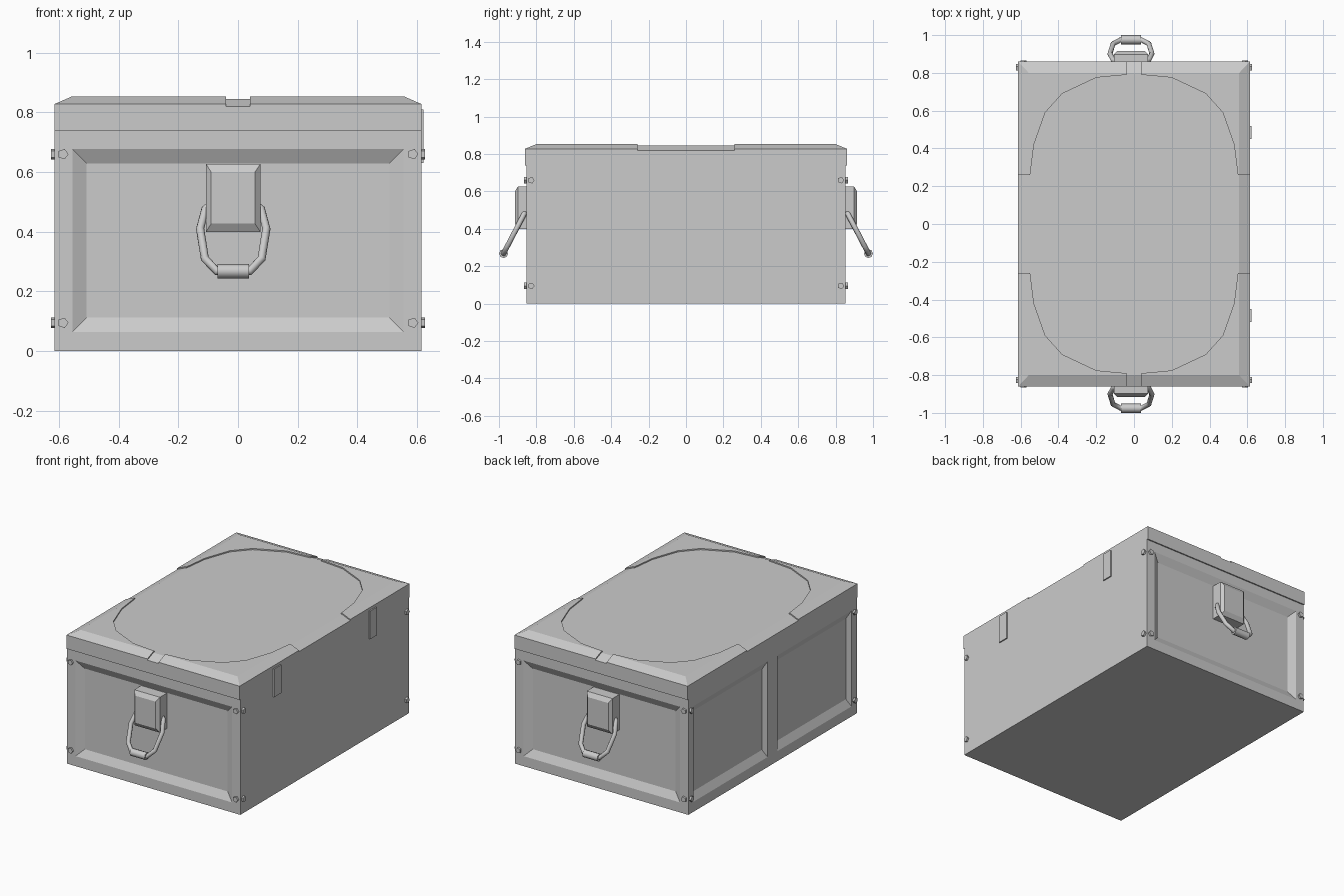
import bpy, bmesh
from math import cos, sin, tau
from mathutils import Vector

if "Cube" in bpy.data.objects:
    bpy.data.objects.remove(bpy.data.objects["Cube"])

W, D = 0.614, 0.853          # half width and half depth of the body


def rect(u0, u1, v0, v1, d):
    return [(u0, v0, d), (u1, v0, d), (u1, v1, d), (u0, v1, d)]


def loft(name, rings, place=lambda p: p):
    """Skin a stack of equal rings, capped at both ends."""
    bm = bmesh.new()
    vs = [[bm.verts.new(place(p)) for p in r] for r in rings]
    n = len(vs[0])
    for a, b in zip(vs, vs[1:]):
        for i in range(n):
            bm.faces.new((a[i], a[(i + 1) % n], b[(i + 1) % n], b[i]))
    bm.faces.new(vs[0])
    bm.faces.new(vs[-1])
    bmesh.ops.recalc_face_normals(bm, faces=bm.faces)
    me = bpy.data.meshes.new(name)
    bm.to_mesh(me)
    bm.free()
    ob = bpy.data.objects.new(name, me)
    bpy.context.collection.objects.link(ob)
    return ob


def cut(target, cutter):
    cutter.hide_render = True
    m = target.modifiers.new("cut", 'BOOLEAN')
    m.operation, m.solver, m.object = 'DIFFERENCE', 'EXACT', cutter
    bpy.context.view_layer.objects.active = target
    bpy.ops.object.modifier_apply(modifier=m.name)
    bpy.data.objects.remove(cutter)


# local (along, up, outward) coordinates on the end faces and long sides
def end(s):
    return lambda p: (p[0], s * (D + p[2]), p[1])


def side(s):
    return lambda p: (s * (W + p[2]), p[0], p[1])


def panel_cutter(u0, u1, v0, v1, wu, wv, place):
    inner = (u0 + wu, u1 - wu, v0 + wv, v1 - wv)
    return loft("panel_cutter", [rect(*inner, -0.025), rect(u0, u1, v0, v1, 0),
                                 rect(u0, u1, v0, v1, 0.03)], place)


# body with sunken panels: one on each end, two on the left side
body = loft("body", [rect(-W, W, -D, D, 0), rect(-W, W, -D, D, 0.74)])
for s in (-1, 1):
    cut(body, panel_cutter(-0.555, 0.555, 0.064, 0.677, 0.048, 0.048, end(s)))
    u0, u1 = sorted((s * 0.05, s * 0.80))
    cut(body, panel_cutter(u0, u1, 0.064, 0.677, 0.022, 0.048, side(-1)))

# lid with chamfered top
L = 0.861
base, top = (-W, W, -L, L), (-0.557, 0.557, -0.80, 0.80)
loft("lid", [rect(*base, 0.74), rect(*base, 0.82), rect(*top, 0.845)])

# raised corner plates left around the rounded centre field of the lid
corners = loft("lid_corner_plates", [rect(*base, 0.82), rect(*base, 0.828), rect(*top, 0.853)])
q = [(0.70, 0.26), (0.55, 0.26), (0.53, 0.42), (0.47, 0.59),
     (0.38, 0.69), (0.20, 0.775), (0.04, 0.79), (0.04, 0.95)]
outline = (q + [(-x, y) for x, y in reversed(q)]
           + [(-x, -y) for x, y in q] + [(x, -y) for x, y in reversed(q)])
cut(corners, loft("field_cutter", [[(x, y, z) for x, y in outline] for z in (0.80, 0.90)]))

# hinges on the right side
for s in (-1, 1):
    c = s * 0.485
    loft("hinge", [rect(c - 0.035, c + 0.035, 0.63, 0.81, d) for d in (-0.005, 0.008)], side(1))


# five-sided bolts near every upright corner
def bolt(u, v, place):
    ring = [(u + 0.018 * cos(i * tau / 5), v + 0.018 * sin(i * tau / 5)) for i in range(5)]
    loft("bolt", [[(a, b, d) for a, b in ring] for d in (-0.005, 0.012)], place)


for s in (-1, 1):
    for t in (-1, 1):
        for z in (0.095, 0.66):
            bolt(t * 0.586, z, end(s))
            bolt(t * 0.828, z, side(s))


# drop handles: housing block, bent wire and thicker grip
def tube(name, pts, radius):
    cu = bpy.data.curves.new(name, 'CURVE')
    cu.dimensions = '3D'
    cu.bevel_depth, cu.bevel_resolution, cu.use_fill_caps = radius, 2, True
    sp = cu.splines.new('POLY')
    sp.points.add(len(pts) - 1)
    for p, co in zip(sp.points, pts):
        p.co = (*co, 1)
    ob = bpy.data.objects.new(name, cu)
    bpy.context.collection.objects.link(ob)
    bpy.ops.object.select_all(action='DESELECT')
    ob.select_set(True)
    bpy.context.view_layer.objects.active = ob
    bpy.ops.object.convert(target='MESH')
    bpy.ops.object.shade_smooth_by_angle(angle=0.9)


CX = -0.016
half = [(0.075, 0.49), (0.094, 0.475), (0.111, 0.41), (0.095, 0.31), (0.055, 0.268)]
for s in (-1, 1):
    block = (-0.107, 0.075, 0.40, 0.627)
    face = (-0.09, 0.057, 0.427, 0.60)
    loft("handle_housing", [rect(*block, -0.03), rect(*block, 0.045), rect(*face, 0.062)], end(s))
    path = [(CX + x, s * (0.860 + (0.49 - z) * 0.52), z)
            for x, z in half + [(-x, z) for x, z in reversed(half)]]
    tube("handle_wire", path, 0.014)
    tube("handle_grip", [(CX + x, path[4][1], 0.268) for x in (-0.053, 0.053)], 0.024)
